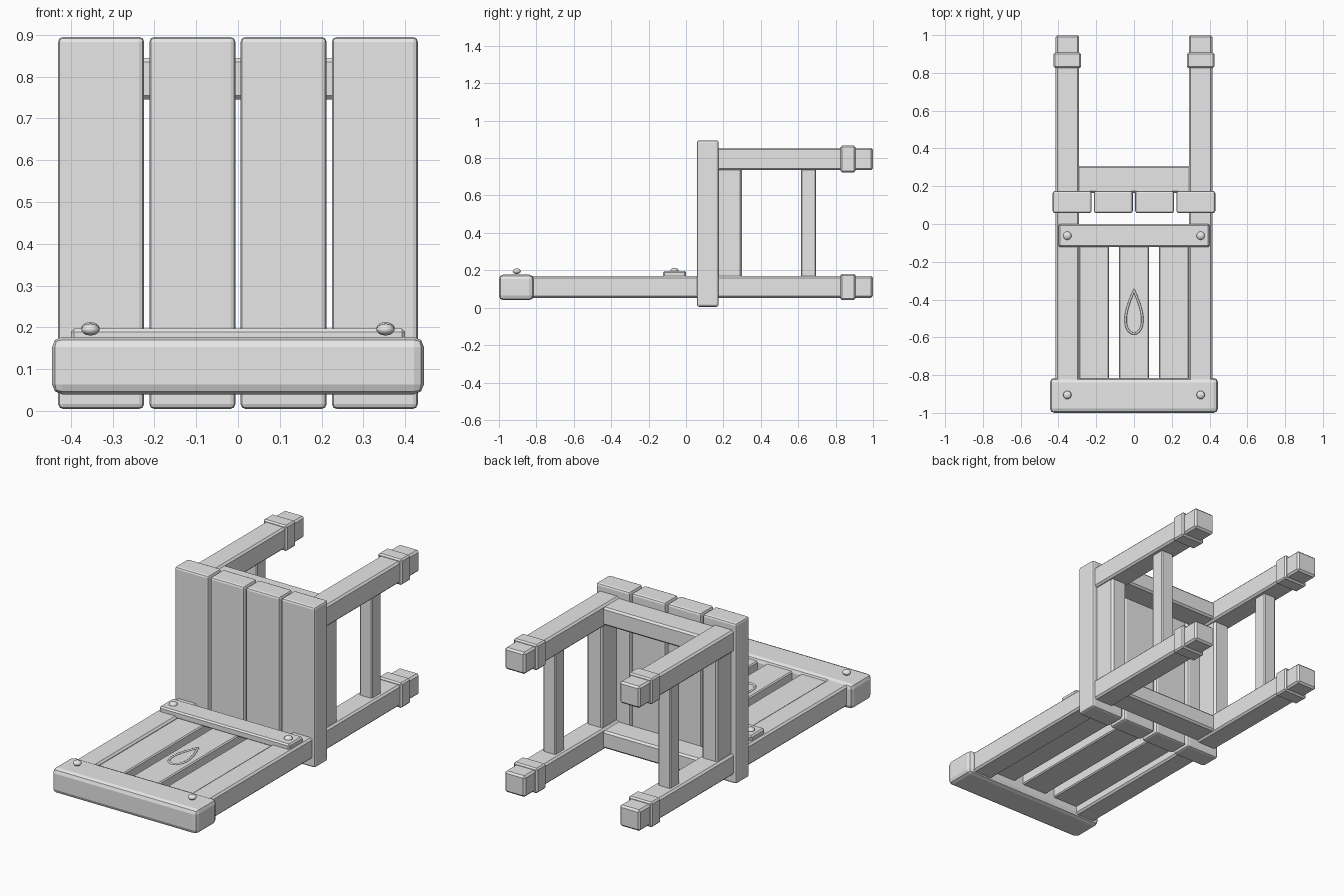
import bpy, math
from mathutils import Vector

old = bpy.data.objects.get("Cube")
if old:
    bpy.data.objects.remove(old, do_unlink=True)

GREY = (0.8, 0.8, 0.8, 1)
wood = bpy.data.materials.new("plain_grey")
wood.use_nodes = True
wood.diffuse_color = GREY
wood.node_tree.nodes["Principled BSDF"].inputs["Base Color"].default_value = GREY


def finish(ob, name):
    ob.name = name
    ob.data.materials.append(wood)
    return ob


def box(name, x, y, z, bevel=0.01, segments=1):
    """Bevelled board spanning the given (low, high) ranges."""
    lo, hi = Vector((x[0], y[0], z[0])), Vector((x[1], y[1], z[1]))
    bpy.ops.mesh.primitive_cube_add(size=1, location=(lo + hi) / 2)
    ob = finish(bpy.context.object, name)
    ob.scale = hi - lo
    bpy.ops.object.transform_apply(location=False, rotation=False, scale=True)
    mod = ob.modifiers.new("rounded_edges", "BEVEL")
    mod.width = bevel
    mod.segments = segments
    return ob


def pair(name, x, y, z, **kw):
    """The same board on the left (+x) and on the right."""
    box("left_" + name, x, y, z, **kw)
    box("right_" + name, (-x[1], -x[0]), y, z, **kw)


def peg(name, x, y, z):
    bpy.ops.mesh.primitive_uv_sphere_add(segments=16, ring_count=8, radius=0.022,
                                         location=(x, y, z))
    ob = finish(bpy.context.object, name)
    ob.scale.z = 0.65
    bpy.ops.object.shade_smooth()


# Seat planks
for i in range(4):
    cx = (i - 1.5) * 0.2183
    box(f"seat_plank_{i + 1}", (cx - 0.103, cx + 0.103), (0.058, 0.175),
        (0.005, 0.895), bevel=0.012, segments=2)

# Long back legs running on into the back posts, and short front legs
LOW, HIGH = (0.053, 0.17), (0.735, 0.855)
pair("back_leg_and_post", (0.29, 0.415), (-0.9, 1.0), LOW)
pair("front_leg", (0.29, 0.415), (0.16, 1.0), HIGH)

# Bands around the feet
for name, z in (("back", LOW), ("front", HIGH)):
    pair(name + "_foot_band", (0.28, 0.425), (0.825, 0.907),
         (z[0] - 0.011, z[1] + 0.011), bevel=0.008)

# Aprons under the seat and side stretchers
pair("side_apron", (0.305, 0.4), (0.165, 0.3), (0.15, 0.75))
box("front_apron", (-0.3, 0.3), (0.165, 0.308), (0.745, 0.845))
box("back_apron", (-0.3, 0.3), (0.165, 0.308), (0.063, 0.16))
pair("side_stretcher", (0.315, 0.39), (0.615, 0.695), (0.15, 0.75), bevel=0.005)

# Backrest: heavy top rail, thin lower rail and three slats
box("top_rail", (-0.445, 0.445), (-1.0, -0.815), (0.04, 0.177), bevel=0.024, segments=2)
box("lower_rail", (-0.4, 0.4), (-0.122, 0.0), (0.155, 0.197), bevel=0.008)
for name, cx in (("right", -0.212), ("middle", 0), ("left", 0.212)):
    box(name + "_back_slat", (cx - 0.08, cx + 0.08), (-0.85, -0.01), (0.095, 0.16),
        bevel=0.006)

# Round pegs on both rails
for side, x in (("left", 0.353), ("right", -0.353)):
    peg(side + "_top_peg", x, -0.905, 0.195)
    peg(side + "_lower_peg", x, -0.062, 0.198)

# Teardrop ring on the middle slat
curve = bpy.data.curves.new("teardrop_ring", "CURVE")
curve.dimensions = "3D"
curve.bevel_depth = 0.006
curve.bevel_resolution = 2
spline = curve.splines.new("POLY")
STEPS = 32
spline.points.add(STEPS - 1)
for i, point in enumerate(spline.points):
    t = 2 * math.pi * i / STEPS
    width = 0.06 * math.sin(t) * math.sin(t / 2) ** 1.2
    point.co = (width, -0.465 + 0.115 * math.cos(t), 0.16, 1)
spline.use_cyclic_u = True
ring = bpy.data.objects.new("teardrop_ring", curve)
bpy.context.collection.objects.link(ring)
finish(ring, "teardrop_ring")
